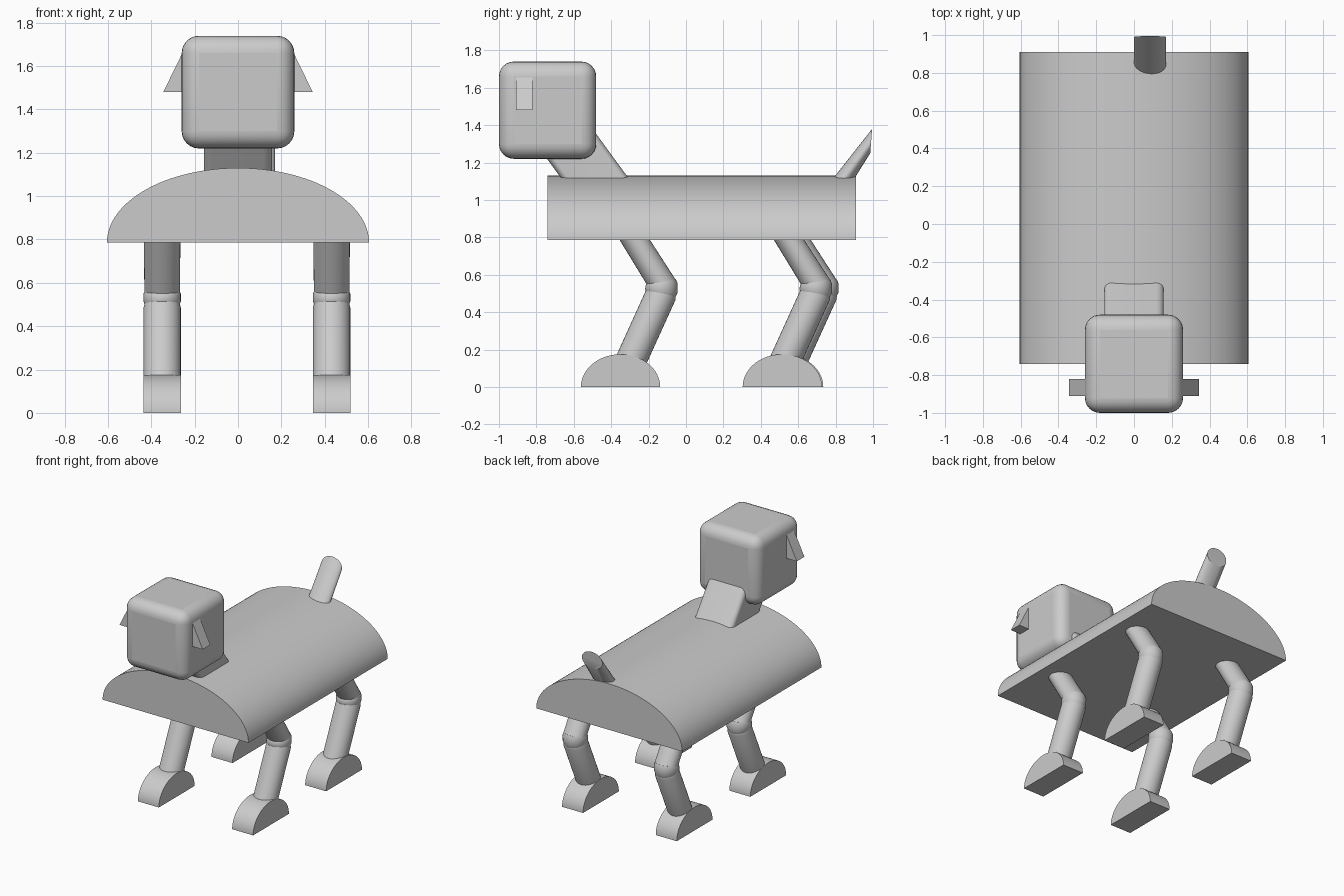
import bpy, bmesh, math
from mathutils import Vector

if "Cube" in bpy.data.objects:
    bpy.data.objects.remove(bpy.data.objects["Cube"], do_unlink=True)

GREY = (0.6, 0.6, 0.6, 1)
grey = bpy.data.materials.new("plain grey")
grey.use_nodes = True
grey.diffuse_color = GREY
grey.node_tree.nodes["Principled BSDF"].inputs["Base Color"].default_value = GREY


def loft(name, rings, angle=30):
    """Skin a closed solid through matching rings of points."""
    bm = bmesh.new()
    loops = [[bm.verts.new(p) for p in ring] for ring in rings]
    n = len(loops[0])
    for a, b in zip(loops, loops[1:]):
        for i in range(n):
            j = (i + 1) % n
            bm.faces.new((a[i], a[j], b[j], b[i]))
    bm.faces.new(loops[0])
    bm.faces.new(loops[-1])
    bmesh.ops.recalc_face_normals(bm, faces=bm.faces)
    mesh = bpy.data.meshes.new(name)
    bm.to_mesh(mesh)
    bm.free()
    mesh.materials.append(grey)
    obj = bpy.data.objects.new(name, mesh)
    bpy.context.collection.objects.link(obj)
    bpy.ops.object.select_all(action='DESELECT')
    obj.select_set(True)
    bpy.context.view_layer.objects.active = obj
    bpy.ops.object.shade_smooth_by_angle(angle=math.radians(angle))
    return obj


def dome(rx, rz, steps=40):
    """Half ellipse, flat side down."""
    return [(rx * math.cos(math.pi * i / steps), rz * math.sin(math.pi * i / steps))
            for i in range(steps + 1)]


def circle(n=32):
    return [(math.cos(math.tau * i / n), math.sin(math.tau * i / n)) for i in range(n)]


def rounded_rect(rx, ry, r, steps=6):
    pts = []
    for k, (sx, sy) in enumerate([(1, 1), (-1, 1), (-1, -1), (1, -1)]):
        for i in range(steps + 1):
            a = math.pi / 2 * (k + i / steps)
            pts.append((sx * (rx - r) + r * math.cos(a), sy * (ry - r) + r * math.sin(a)))
    return pts


# Body: half-barrel with a flat belly
loft("body", [[(x, y, 0.785 + z) for x, z in dome(0.605, 0.345, 64)] for y in (-0.74, 0.91)])

# Neck: rounded block leaning forward into the head
loft("neck", [[(x, -0.49 - 0.73 * (z - 1.12) + y, z) for x, y in rounded_rect(0.157, 0.18, 0.04)]
              for z in (1.0, 1.42)])

# Head: rounded cube
head = loft("head", [[(sx * 0.26, -0.74 + sy * 0.26, z) for sx, sy in ((1, 1), (-1, 1), (-1, -1), (1, -1))]
                     for z in (1.22, 1.74)])
bevel = head.modifiers.new("rounding", 'BEVEL')
bevel.width = 0.08
bevel.segments = 6

# Ears: small wedges on the sides of the head
for side, s in (("left", 1), ("right", -1)):
    loft(side + "_ear", [[(s * 0.24, y, 1.695), (s * 0.345, y, 1.48), (s * 0.24, y, 1.48)]
                         for y in (-0.91, -0.82)])

# Tail: slanted oval rod with a near-vertical end cut
base, tip = [], []
for c, s in circle():
    t = (s + 1) / 2
    x = 0.085 + 0.085 * c
    base.append((x, 0.735 + 0.125 * t, 1.05))
    tip.append((x, 0.995 - 0.01 * t, 1.38 - 0.13 * t))
loft("tail", [base, tip])


# Legs: sections are (y, z, half depth, half width, tilt)
SECTIONS = {
    "upper_leg": [(-0.32, 0.86, 0.08, 0.085, 0), (-0.132, 0.56, 0.079, 0.082, 0.01)],
    "knee": [(-0.132, 0.565, 0.078, 0.08, 0.01), (-0.13, 0.55, 0.085, 0.086, 0.005),
             (-0.132, 0.515, 0.087, 0.086, -0.01), (-0.136, 0.497, 0.08, 0.08, -0.017)],
    "lower_leg": [(-0.134, 0.505, 0.079, 0.081, -0.017), (-0.138, 0.485, 0.083, 0.086, -0.017),
                  (-0.322, 0.08, 0.083, 0.086, -0.017)],
}


def leg(prefix, x, shift, foot_y):
    for part, sections in SECTIONS.items():
        loft(prefix + part, [[(x + w * c, y + shift + d * s, z + tilt * s) for c, s in circle()]
                             for y, z, d, w, tilt in sections], 40)
    loft(prefix + "foot", [[(x + e, foot_y + y, z) for y, z in dome(0.212, 0.175)]
                           for e in (-0.087, 0.087)])


leg("front_left_", 0.432, 0, -0.35)
leg("front_right_", -0.35, 0, -0.35)
leg("back_left_", 0.432, 0.825, 0.515)
leg("back_right_", -0.35, 0.86, 0.522)
